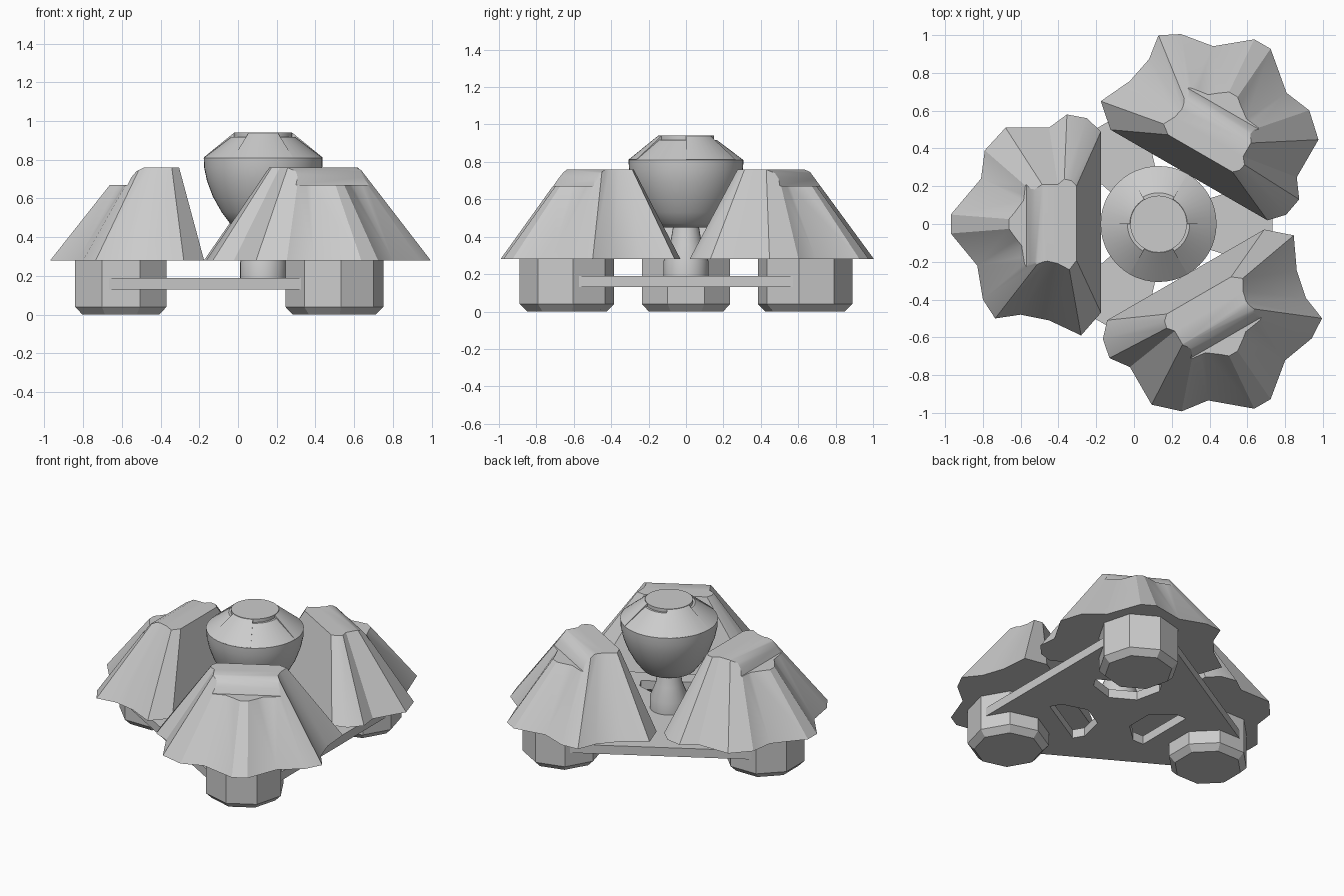
import bpy, bmesh
from math import sin, cos, pi, radians

if "Cube" in bpy.data.objects:
    bpy.data.objects.remove(bpy.data.objects["Cube"])

CX = 0.13                      # axis of the three-fold symmetry
FOOT_D = 0.735                 # distance of feet from that axis


def make(name, bm, loc=(CX, 0, 0), rot=0.0, smooth=None):
    bmesh.ops.recalc_face_normals(bm, faces=bm.faces)
    me = bpy.data.meshes.new(name)
    bm.to_mesh(me)
    bm.free()
    ob = bpy.data.objects.new(name, me)
    bpy.context.collection.objects.link(ob)
    ob.location = loc
    ob.rotation_euler[2] = rot
    if smooth:
        smooth_obj(ob, smooth)
    return ob


def smooth_obj(ob, angle):
    bpy.ops.object.select_all(action='DESELECT')
    ob.select_set(True)
    bpy.context.view_layer.objects.active = ob
    bpy.ops.object.shade_smooth_by_angle(angle=radians(angle))


def loft(rings):
    """Closed solid through equal-length rings of 3D points."""
    bm = bmesh.new()
    vs = [[bm.verts.new(p) for p in r] for r in rings]
    n = len(rings[0])
    for a, b in zip(vs, vs[1:]):
        for i in range(n):
            j = (i + 1) % n
            bm.faces.new((a[i], a[j], b[j], b[i]))
    bm.faces.new(vs[0])
    bm.faces.new(vs[-1])
    return bm


def circle(r, z, n, phase=0.0, cx=0.0):
    return [(cx + r * cos(phase + 2 * pi * i / n), r * sin(phase + 2 * pi * i / n), z)
            for i in range(n)]


def lathe(profile, n=48):
    return loft([circle(r, z, n) for r, z in profile])


def boolean_apply(ob, cutters):
    for c in cutters:
        m = ob.modifiers.new("cut", 'BOOLEAN')
        m.operation = 'DIFFERENCE'
        m.solver = 'EXACT'
        m.object = c
    bpy.context.view_layer.update()
    dg = bpy.context.evaluated_depsgraph_get()
    me = bpy.data.meshes.new_from_object(ob.evaluated_get(dg))
    ob.modifiers.clear()
    ob.data = me
    for c in cutters:
        bpy.data.objects.remove(c)


# scalloped skirt: wavy outline lofted to a smaller copy, inner side flat
outline = [(-.97, .05), (-.97, -.05), (-.83, -.22), (-.80, -.40), (-.735, -.50),
           (-.60, -.48), (-.45, -.51), (-.28, -.59), (-.175, -.47), (-.175, .49),
           (-.25, .56), (-.355, .58), (-.45, .51), (-.68, .51), (-.79, .39), (-.81, .24)]
base = [(x - CX, y, .28) for x, y in outline]
top = [(-.377 + .36 * (x + .377) - CX, .41 * y, .76) for x, y in outline]
skirt = make("skirt_1", loft([base, top]))

# step cut on the outer top of the skirt
step = [(-1.3, .67), (-.57, .67), (-.55, .71), (-.525, .74), (-.48, .762), (-.48, .9), (-1.3, .9)]
cutter = make("step_cutter", loft([[(x - CX, s, z) for x, z in step] for s in (-.8, .8)]))
cutter.hide_render = True
boolean_apply(skirt, [cutter])
smooth_obj(skirt, 28)
for k in (1, 2):
    c = skirt.copy()
    c.name = "skirt_%d" % (k + 1)
    c.rotation_euler[2] = k * 2 * pi / 3
    bpy.context.collection.objects.link(c)

# octagonal feet with chamfered bottoms
for k in range(3):
    rings = [circle(r, z, 8, pi / 8, -FOOT_D) for r, z in ((.215, 0), (.255, .04), (.255, .285))]
    make("foot_%d" % (k + 1), loft(rings), rot=k * 2 * pi / 3)

# triangular base plate with clipped corners and three openings
edge = FOOT_D / 2 + .235
half = .64
plan = []
for k in range(3):
    a = k * 2 * pi / 3
    for t in (-half, half):
        plan.append((edge * cos(a) - t * sin(a), edge * sin(a) + t * cos(a)))
plate = make("base_plate", loft([[(x, y, z) for x, y in plan] for z in (.13, .19)]))
hole = [(-.17, -.09), (-.30, -.21), (-.38, -.21), (-.38, .21), (-.30, .21), (-.17, .09)]
holes = []
for k in range(3):
    h = make("hole_cutter", loft([[(x, y, z) for x, y in hole] for z in (.05, .26)]),
             rot=k * 2 * pi / 3)
    h.hide_render = True
    holes.append(h)
boolean_apply(plate, holes)

# central pedestal
make("pedestal", lathe([(.12, .18), (.12, .27), (.085, .36), (.065, .48)], 24), smooth=30)

# bowl-shaped body with conical lid
make("bowl", lathe([(.13, .45), (.17, .47), (.215, .53), (.26, .61), (.29, .69),
                    (.305, .76), (.307, .81), (.165, .917), (.15, .917), (.15, .94)]), smooth=30)

# raised sectors on the lid
for k in range(3):
    rings = []
    for i in range(9):
        a = radians(k * 120 + i * 7.5)
        rings.append([(r * cos(a), r * sin(a), z)
                      for r, z in ((.307, .812), (.152, .938), (.14, .92), (.29, .80))])
    make("lid_panel_%d" % (k + 1), loft(rings), smooth=30)
